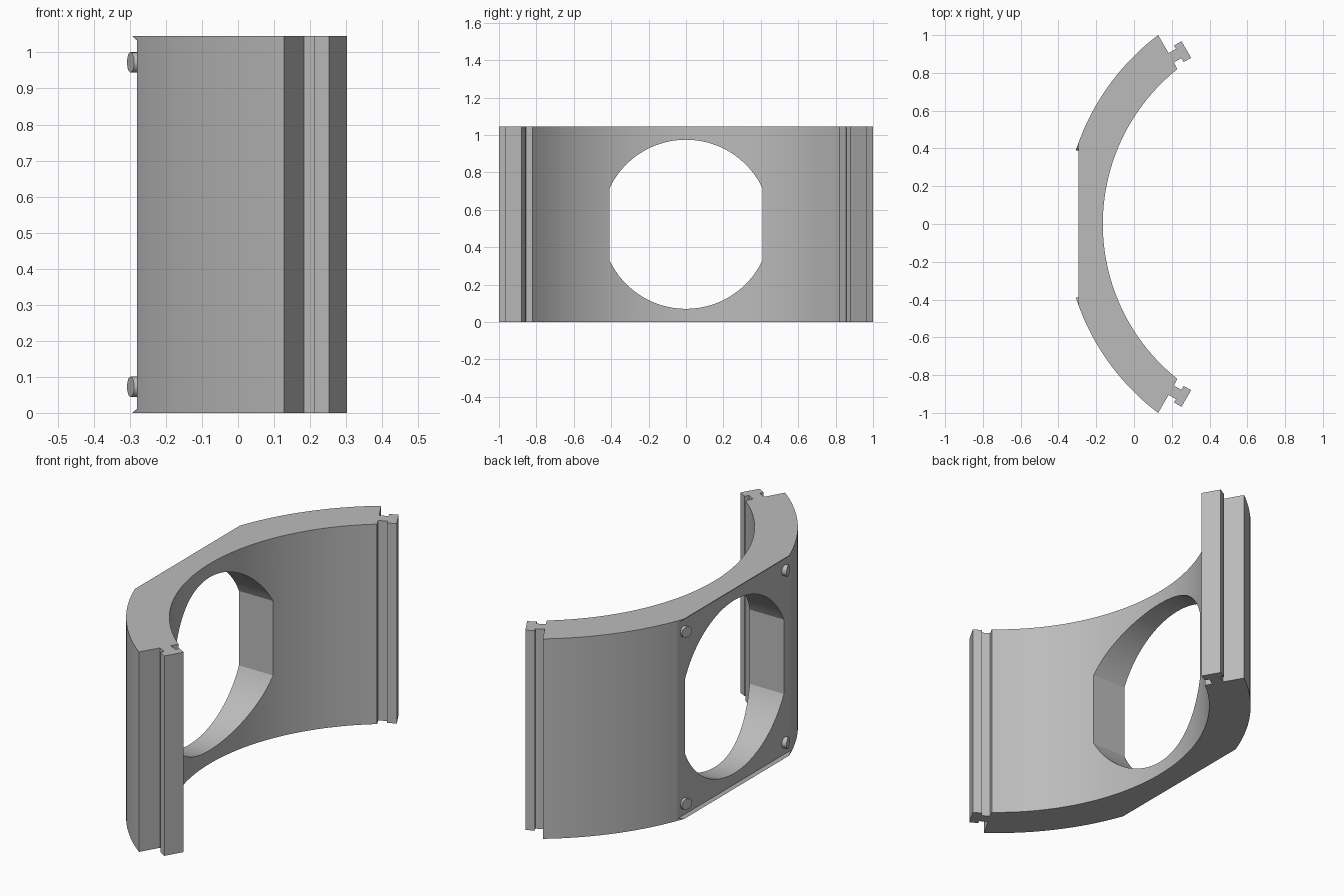
import bpy, bmesh, math
from mathutils import Vector

if "Cube" in bpy.data.objects:
    bpy.data.objects.remove(bpy.data.objects["Cube"], do_unlink=True)

H = 1.045            # height
CX = 0.884           # centre of both arcs
R_OUT, R_IN = 1.254, 1.049
FLAT_LIP, FLAT = -0.293, -0.28

grey = bpy.data.materials.new("plain grey")
grey.use_nodes = True
colour = (0.5, 0.5, 0.5, 1)
grey.diffuse_color = colour
grey.node_tree.nodes["Principled BSDF"].inputs["Base Color"].default_value = colour


def prism(name, points, offset):
    """Extrude a closed loop of 3D points along offset."""
    bm = bmesh.new()
    face = bm.faces.new([bm.verts.new(p) for p in points])
    out = bmesh.ops.extrude_face_region(bm, geom=[face])["geom"]
    bmesh.ops.translate(bm, vec=offset, verts=[v for v in out if isinstance(v, bmesh.types.BMVert)])
    bmesh.ops.recalc_face_normals(bm, faces=bm.faces)
    mesh = bpy.data.meshes.new(name)
    bm.to_mesh(mesh)
    bm.free()
    mesh.materials.append(grey)
    obj = bpy.data.objects.new(name, mesh)
    bpy.context.collection.objects.link(obj)
    return obj


def boolean(obj, tool, operation):
    mod = obj.modifiers.new(operation.title(), 'BOOLEAN')
    mod.object, mod.operation, mod.solver = tool, operation, 'EXACT'
    bpy.context.view_layer.objects.active = obj
    bpy.ops.object.modifier_apply(modifier=mod.name)
    bpy.data.objects.remove(tool, do_unlink=True)


def arc(radius, y_from, y_to, steps):
    a, b = math.asin(y_from / radius), math.asin(y_to / radius)
    angles = [a + (b - a) * i / steps for i in range(steps + 1)]
    return [(CX - radius * math.cos(t), radius * math.sin(t)) for t in angles]


# Half outline: outer arc from the flat, then the T-shaped tongue on the end
corner = Vector((0.128, 1.0))
inward = Vector((0.5, -math.sqrt(0.75)))
along = Vector((math.sqrt(0.75), 0.5))
tongue = [(0.11, 0), (0.11, 0.045), (0.09, 0.045), (0.09, 0.091), (0.191, 0.091),
          (0.191, 0.045), (0.167, 0.045), (0.167, 0)]
y_flat = math.sqrt(R_OUT ** 2 - (CX - FLAT_LIP) ** 2)
upper = arc(R_OUT, y_flat, 0.998, 32)[:-1] + [tuple(corner)]
upper += [tuple(corner + inward * d + along * t) for d, t in tongue]
inner = arc(R_IN, 0.82, -0.82, 80)
lower = [(x, -y) for x, y in reversed(upper)]
body = prism("curved_panel", [(x, y, 0) for x, y in upper + inner + lower], (0, 0, H))

# Recessed flat with sloped lips at the top and bottom
lip = 0.012
slope = [(FLAT - 0.1, -0.08), (FLAT, lip), (FLAT, H - lip), (FLAT - 0.1, H + 0.08)]
boolean(body, prism("recess_cutter", [(x, -0.8, z) for x, z in slope], (0, 1.6, 0)), 'DIFFERENCE')

# Round opening with straight sides
mid, radius, half = H / 2, 0.452, 0.408
a = math.acos(half / radius)
top = [a + (math.pi - 2 * a) * i / 48 for i in range(49)]
ring = [(-0.6, radius * math.cos(t), mid + radius * math.sin(t)) for t in top + [t + math.pi for t in top]]
boolean(body, prism("opening_cutter", ring, (1, 0, 0)), 'DIFFERENCE')

# Four mounting bosses, trimmed to the outer curve
bosses = []
for name, y, z in [(f"boss_{v}_{s}", sy * 0.418, mid + sz * 0.45)
                   for v, sz in (("upper", 1), ("lower", -1)) for s, sy in (("back", 1), ("front", -1))]:
    circle = [(-0.4, y + 0.028 * math.cos(i * math.pi / 12), z + 0.028 * math.sin(i * math.pi / 12))
              for i in range(24)]
    boss = prism(name, circle, (0.125, 0, 0))
    shell = prism("boss_trimmer", [(x, yy, -0.1) for x, yy in arc(R_OUT, -0.6, 0.6, 48)], (0, 0, H + 0.2))
    boolean(boss, shell, 'INTERSECT')
    bosses.append(boss)

# Smooth curves, keep corners sharp
bpy.ops.object.select_all(action='DESELECT')
for obj in [body] + bosses:
    obj.select_set(True)
bpy.context.view_layer.objects.active = body
bpy.ops.object.shade_smooth_by_angle(angle=math.radians(25))
